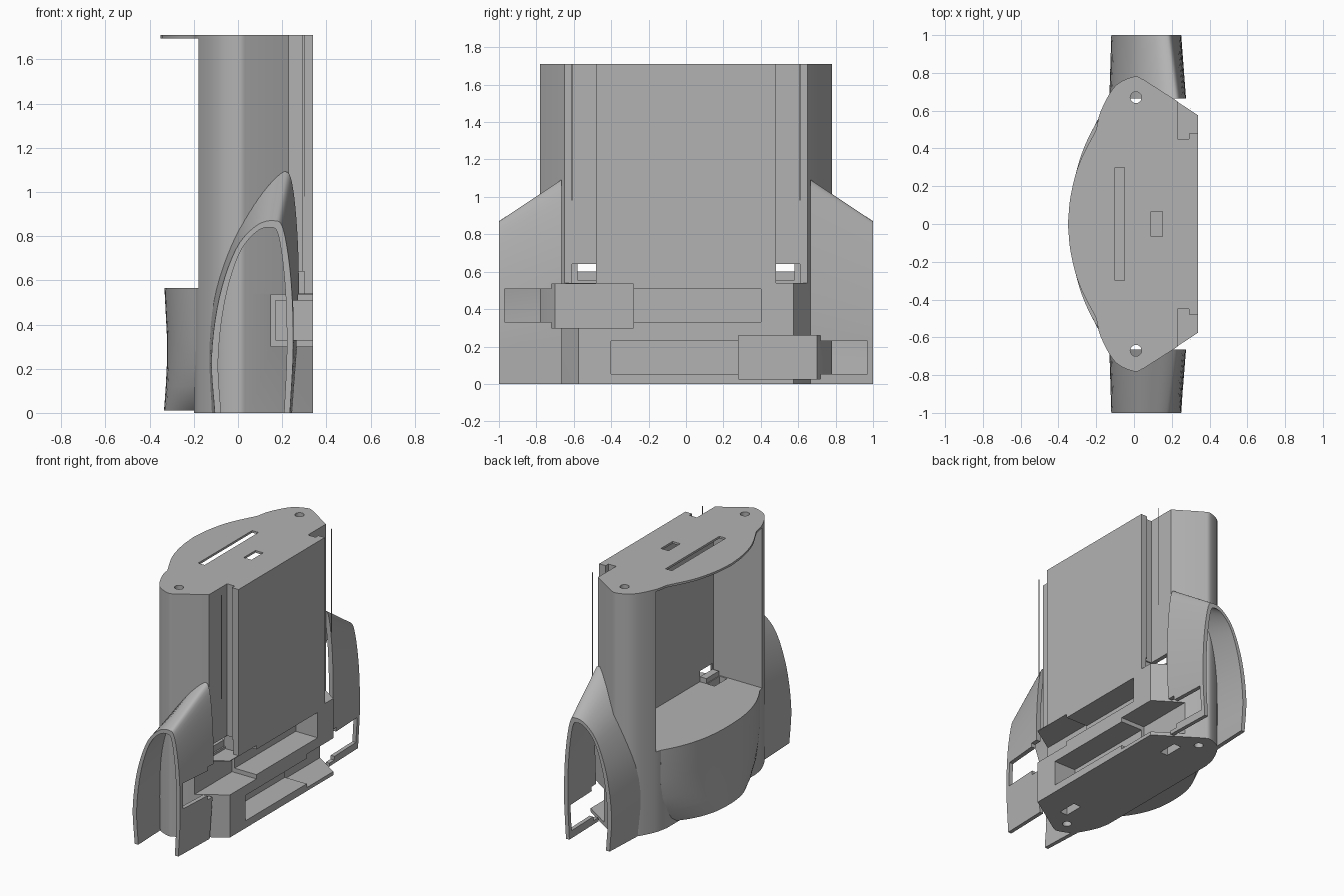
import bpy, bmesh, math
from mathutils import Vector

old = bpy.data.objects.get("Cube")
if old:
    bpy.data.objects.remove(old)

grey = bpy.data.materials.new("plain_grey")
grey.use_nodes = True
COLOR = (0.45, 0.45, 0.45, 1)
grey.diffuse_color = COLOR
grey.node_tree.nodes["Principled BSDF"].inputs["Base Color"].default_value = COLOR


def loft(name, rings):
    """Closed solid through matching rings of 3D points."""
    bm = bmesh.new()
    rows = [[bm.verts.new(p) for p in ring] for ring in rings]
    n = len(rows[0])
    for a, b in zip(rows, rows[1:]):
        for i in range(n):
            j = (i + 1) % n
            bm.faces.new((a[i], a[j], b[j], b[i]))
    bm.faces.new(rows[0][::-1])
    bm.faces.new(rows[-1])
    bmesh.ops.recalc_face_normals(bm, faces=bm.faces)
    mesh = bpy.data.meshes.new(name)
    bm.to_mesh(mesh)
    bm.free()
    mesh.materials.append(grey)
    ob = bpy.data.objects.new(name, mesh)
    bpy.context.collection.objects.link(ob)
    return ob


def prism(name, outline, z0, z1):
    return loft(name, [[(x, y, z) for x, y in outline] for z in (z0, z1)])


def box(name, x0, x1, y0, y1, z0, z1):
    return prism(name, [(x0, y0), (x1, y0), (x1, y1), (x0, y1)], z0, z1)


def mirror_y(half):
    """Complete an outline given from its -x side to its +x side at y > 0."""
    return half + [(x, -y) for x, y in reversed(half) if y > 0]


def spline(points, steps=5):
    """Smooth curve through a few 2D points."""
    p = [Vector(q) for q in points]
    p = [2 * p[0] - p[1]] + p + [2 * p[-1] - p[-2]]
    out = []
    for a, b, c, d in zip(p, p[1:], p[2:], p[3:]):
        for i in range(steps):
            t = i / steps
            out.append(tuple(0.5 * (2 * b + (c - a) * t + (2 * a - 5 * b + 4 * c - d) * t ** 2
                                    + (3 * b - a - 3 * c + d) * t ** 3)))
    return out + [tuple(points[-1])]


def combine(target, tool, operation):
    mod = target.modifiers.new("combine", 'BOOLEAN')
    mod.operation, mod.solver, mod.object = operation, 'EXACT', tool
    bpy.context.view_layer.objects.active = target
    bpy.ops.object.modifier_apply(modifier=mod.name)
    bpy.data.objects.remove(tool)


def smooth(ob, degrees=25):
    bpy.ops.object.select_all(action='DESELECT')
    ob.select_set(True)
    bpy.context.view_layer.objects.active = ob
    bpy.ops.object.shade_smooth_by_angle(angle=math.radians(degrees))


# Outlines: rounded ends, bevelled front corners, side channels
TOP, FLOOR, LEDGE = 1.71, 0.565, 0.54
end_curve = spline([(-0.2, 0.5), (-0.175, 0.6), (-0.1, 0.73), (0, 0.78), (0.05, 0.765)])
channel = [(0.23, 0.65), (0.23, 0.45), (0.29, 0.45), (0.29, 0.48), (0.34, 0.48)]
lid_arc = spline([(-0.35, 0), (-0.335, 0.15), (-0.29, 0.32), (-0.2, 0.5)])[:-1]

# Main body: base, hollow tower and lid
body = prism("main_body", mirror_y(end_curve + [(0.34, 0.575)]), 0, LEDGE)
combine(body, prism("tower", mirror_y(end_curve + channel), LEDGE, TOP), 'UNION')
combine(body, box("cavity", -0.5, 0.2, -0.59, 0.59, FLOOR, TOP - 0.1), 'DIFFERENCE')
combine(body, box("cavity_top", -0.5, 0.2, -0.59, 0.59, TOP - 0.2, TOP + 0.1), 'DIFFERENCE')
lid = prism("lid", mirror_y(lid_arc + end_curve + channel), TOP - 0.015, TOP)
combine(lid, box("long_slot", -0.1, -0.05, -0.3, 0.3, 1.6, 1.8), 'DIFFERENCE')
combine(lid, box("square_hole", 0.09, 0.15, -0.065, 0.065, 1.6, 1.8), 'DIFFERENCE')
combine(body, lid, 'UNION')

# Screw holes, cable shafts and channel windows at both ends
for s in (-1, 1):
    circle = [(0.01 + 0.03 * math.cos(k * math.tau / 24),
               s * 0.67 + 0.03 * math.sin(k * math.tau / 24)) for k in range(24)]
    combine(body, prism("screw_hole", circle, -0.1, 1.9), 'DIFFERENCE')
    y0, y1 = sorted((s * 0.44, s * 0.58))
    combine(body, box("shaft", 0.085, 0.145, y0, y1, -0.1, 0.8), 'DIFFERENCE')
    combine(body, box("window", 0.15, 0.225, y0, y1, FLOOR - 0.01, 0.64), 'DIFFERENCE')
    y0, y1 = sorted((s * 0.44, s * 0.61))
    combine(body, box("window_recess", 0.21, 0.3, y0, y1, LEDGE, 0.64), 'DIFFERENCE')
    y0, y1 = sorted((s * 0.44, s * 0.58))
    sill = box("window_sill", 0.15, 0.2, y0, y1, LEDGE, 0.6)
    rail = box("channel_strip", 0.298, 0.302, s * 0.61 - 0.002, s * 0.61 + 0.002, 0.98, TOP)


def cut_bay(ob, s):
    """Long slot and wide bay; the two sides are half-turn copies."""
    def placed(name, x0, y0, y1, z0, z1):
        ys = sorted((-s * y0, -s * y1))
        zs = (z0, z1) if s < 0 else (0.56 - z1, 0.56 - z0)
        combine(ob, box(name, x0, 0.5, *ys, *zs), 'DIFFERENCE')
    placed("slot", 0.17, -0.97, 0.40, 0.33, 0.508)
    placed("bay", 0.15, -0.72, -0.28, 0.30, 0.535)


# Arched end pods, open at the tip and underneath
tip = spline([(-0.105, 0), (-0.12, 0.25), (-0.085, 0.52), (-0.01, 0.74), (0.08, 0.845),
              (0.16, 0.87), (0.205, 0.83), (0.24, 0.6), (0.25, 0.3), (0.235, 0)])
root = spline([(-0.12, 0), (-0.13, 0.3), (-0.1, 0.57), (-0.01, 0.83), (0.1, 1.01),
               (0.2, 1.09), (0.245, 1.04), (0.272, 0.75), (0.272, 0.4), (0.245, 0)])


def shell(outer, y):
    inner = [(0.07 + (x - 0.07) * 0.84, z * 0.965) for x, z in reversed(outer)]
    return [(x, y, z) for x, z in outer + inner]


for s, side in ((-1, "front"), (1, "back")):
    pod = loft(side + "_pod", [shell(root, s * 0.665), shell(tip, s)])
    cut_bay(pod, s)
    cut_bay(body, s)
    smooth(pod)
smooth(body)

# Bulged cover below the opening
rings = []
for z, half, depth in ((0.01, 0.4, 0.145), (0.05, 0.46, 0.142), (0.12, 0.51, 0.137),
                       (0.22, 0.54, 0.132), (0.35, 0.555, 0.132), (FLOOR, 0.55, 0.143)):
    arc = [-math.cos(k * math.pi / 28) for k in range(29)]
    rings.append([(-0.19 - depth * (1 - abs(t) ** 2.4), t * half, z) for t in arc]
                 + [(-0.12, half, z), (-0.12, -half, z)])
smooth(loft("bulged_cover", rings), 30)
